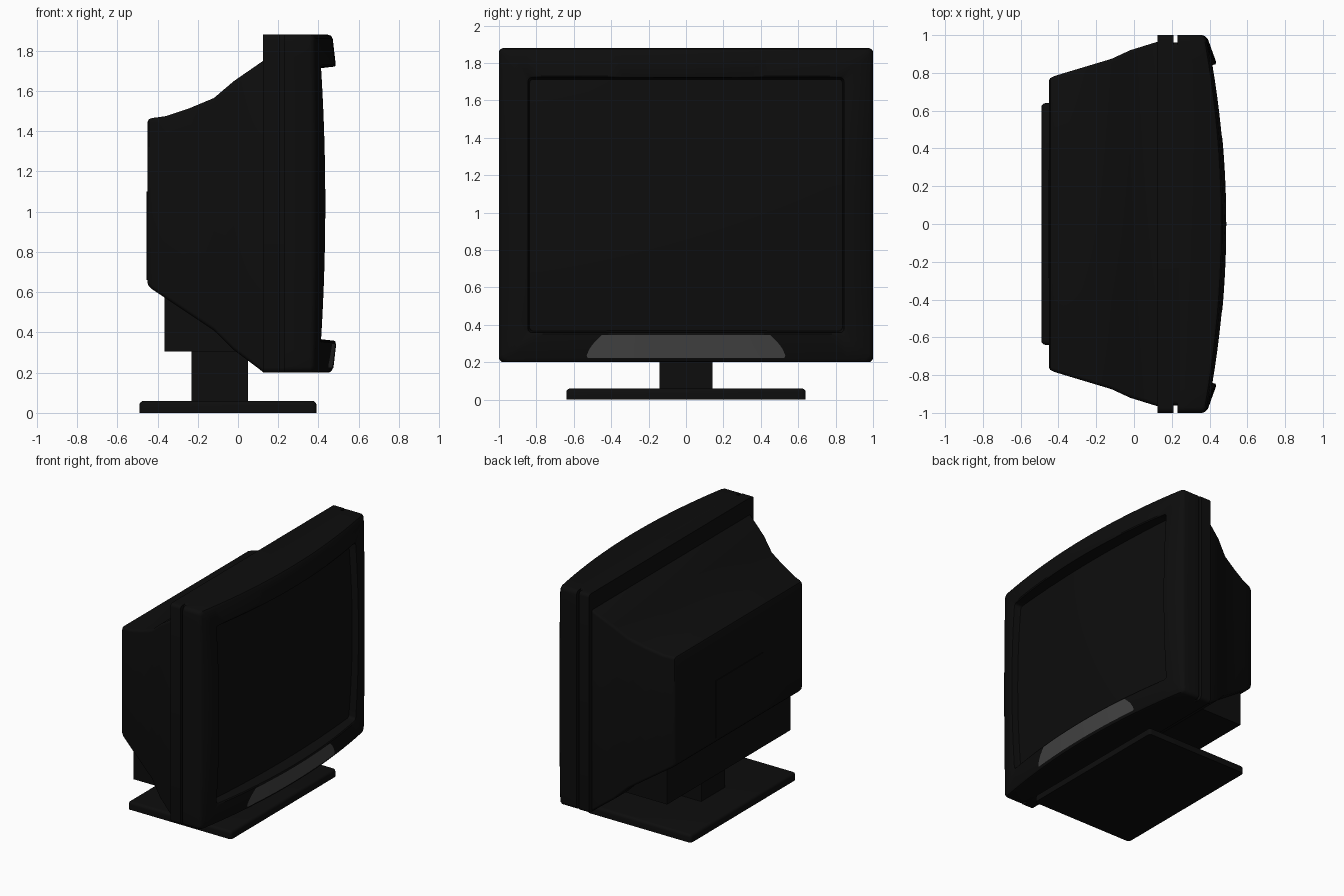
import bpy, bmesh, math

if "Cube" in bpy.data.objects:
    bpy.data.objects.remove(bpy.data.objects["Cube"])


def material(name, value):
    m = bpy.data.materials.new(name)
    m.diffuse_color = (value, value, value, 1)
    m.use_nodes = True
    m.node_tree.nodes["Principled BSDF"].inputs["Base Color"].default_value = m.diffuse_color
    return m


BLACK = material("black_plastic", 0.004)
GREY = material("grey_panel", 0.055)
ZC = 1.04  # height of the screen centre


def finish(name, bm, mat, angle=35):
    bmesh.ops.remove_doubles(bm, verts=bm.verts, dist=1e-5)
    bmesh.ops.recalc_face_normals(bm, faces=bm.faces)
    me = bpy.data.meshes.new(name)
    bm.to_mesh(me)
    bm.free()
    ob = bpy.data.objects.new(name, me)
    bpy.context.collection.objects.link(ob)
    me.materials.append(mat)
    bpy.ops.object.select_all(action='DESELECT')
    ob.select_set(True)
    bpy.context.view_layer.objects.active = ob
    bpy.ops.object.shade_smooth_by_angle(angle=math.radians(angle))
    return ob


def rounded_loop(hy, z0, z1, r, n=1, arc=4):
    """Rounded rectangle in the y-z plane, with n segments per straight side."""
    corners = [(hy - r, z1 - r, 0), (-hy + r, z1 - r, 90),
               (-hy + r, z0 + r, 180), (hy - r, z0 + r, 270)]
    pts = []
    for cy, cz, a0 in corners:
        part = [(cy + r * math.cos(math.radians(a0 + 90 * i / arc)),
                 cz + r * math.sin(math.radians(a0 + 90 * i / arc))) for i in range(arc + 1)]
        if pts:
            add_side(pts, pts[-1], part[0], n)
        pts += part
    add_side(pts, pts[-1], pts[0], n)
    return pts


def add_side(pts, a, b, n):
    for i in range(1, n):
        t = i / n
        pts.append((a[0] + (b[0] - a[0]) * t, a[1] + (b[1] - a[1]) * t))


def loft(name, loops, mat, caps=True):
    bm = bmesh.new()
    rows = [[bm.verts.new(p) for p in loop] for loop in loops]
    for a, b in zip(rows, rows[1:]):
        for i in range(len(a)):
            j = (i + 1) % len(a)
            bm.faces.new((a[i], a[j], b[j], b[i]))
    if caps:
        bm.faces.new(rows[0])
        bm.faces.new(rows[-1])
    return finish(name, bm, mat)


def box(name, x0, x1, hy, z0, z1, mat, bevel=0.0):
    bm = bmesh.new()
    bmesh.ops.create_cube(bm, size=1)
    for v in bm.verts:
        v.co = ((x0 + x1) / 2 + v.co.x * (x1 - x0), v.co.y * 2 * hy,
                (z0 + z1) / 2 + v.co.z * (z1 - z0))
    if bevel:
        edges = [e for e in bm.edges if max(v.co.z for v in e.verts) > z1 - 1e-4]
        bmesh.ops.bevel(bm, geom=edges, offset=bevel, segments=4, profile=0.5, affect='EDGES')
    return finish(name, bm, mat)


def grid(name, point, nu, nv, mat):
    bm = bmesh.new()
    rows = [[bm.verts.new(point(i / nu, j / nv)) for i in range(nu + 1)] for j in range(nv + 1)]
    for a, b in zip(rows, rows[1:]):
        for i in range(nu):
            bm.faces.new((a[i], a[i + 1], b[i + 1], b[i]))
    return finish(name, bm, mat)


def bowed(hy, hz, top, side, corner, r):
    """Loop whose depth bows outward at the middle of each side."""
    return [(corner + (top - corner) * (1 - (y / hy) ** 2)
             + (side - corner) * (1 - ((z - ZC) / hz) ** 2), y, z)
            for y, z in rounded_loop(hy, ZC - hz, ZC + hz, r, 20)]


# Stand: base plate, neck and the housing underneath the shell
box("base_plate", -0.49, 0.39, 0.64, 0, 0.06, BLACK, 0.022)
box("neck", -0.23, 0.05, 0.143, 0.05, 0.36, BLACK)
box("lower_housing", -0.365, 0.10, 0.75, 0.305, 0.62, BLACK)

# Tapered back shell: x, half width, bottom, top
sections = [(-0.45, 0.76, 0.645, 1.445), (-0.443, 0.773, 0.63, 1.46),
            (-0.425, 0.782, 0.613, 1.466), (-0.36, 0.802, 0.57, 1.475),
            (-0.24, 0.838, 0.49, 1.515), (-0.12, 0.874, 0.41, 1.565),
            (-0.02, 0.92, 0.312, 1.65), (0.125, 0.965, 0.203, 1.75),
            (0.14, 0.965, 0.203, 1.75)]
loft("back_shell", [[(x, y, z) for y, z in rounded_loop(hy, z0, z1, 0.02)]
                    for x, hy, z0, z1 in sections], BLACK)
box("back_panel", -0.454, -0.44, 0.285, 0.66, 1.10, BLACK)

# Frame ring behind the bezel, and the core that leaves side grooves
for name, x0, x1, hy in (("rear_ring", 0.125, 0.21, 1.0), ("groove_core", 0.2, 0.24, 0.96)):
    loft(name, [[(x, y, z) for y, z in rounded_loop(hy, 0.2, 1.88, 0.025)]
                for x in (x0, x1)], BLACK)

# Front bezel with bowed face, rounded rim and inner lip
loft("bezel", [
    bowed(0.95, 0.79, 0.23, 0.23, 0.23, 0.025),
    bowed(1.0, 0.84, 0.23, 0.23, 0.23, 0.03),
    bowed(1.0, 0.84, 0.448, 0.36, 0.355, 0.03),
    bowed(0.995, 0.835, 0.462, 0.376, 0.37, 0.03),
    bowed(0.98, 0.82, 0.471, 0.391, 0.382, 0.025),
    bowed(0.86, 0.69, 0.486, 0.434, 0.412, 0.02),
    bowed(0.845, 0.682, 0.482, 0.432, 0.408, 0.02),
    bowed(0.835, 0.672, 0.40, 0.38, 0.35, 0.02),
    bowed(0.825, 0.665, 0.34, 0.34, 0.32, 0.02)], BLACK, caps=False)


# Bulging screen
def screen_point(u, v):
    a, b = 2 * u - 1, 2 * v - 1
    return (0.425 - 0.04 * a * a - 0.03 * b * b, 0.84 * a, ZC + 0.675 * b)


grid("screen", screen_point, 24, 20, BLACK)


# Grey control panel: tapered plate following the lower bezel face
def panel_point(u, v):
    z = 0.222 + 0.123 * v
    half = 0.535 - 0.085 * v + 0.015 * math.sin(math.pi * v)
    if v < 0.1:
        half -= 0.01 * (1 - v / 0.1)
    y = half * (2 * u - 1)
    t = (z - 0.22) / 0.13
    outer = 0.382 + 0.089 * (1 - (y / 0.98) ** 2)
    inner = 0.412 + 0.074 * (1 - (y / 0.86) ** 2)
    return (outer + (inner - outer) * t + 0.003, y, z)


grid("control_panel", panel_point, 24, 10, GREY)
